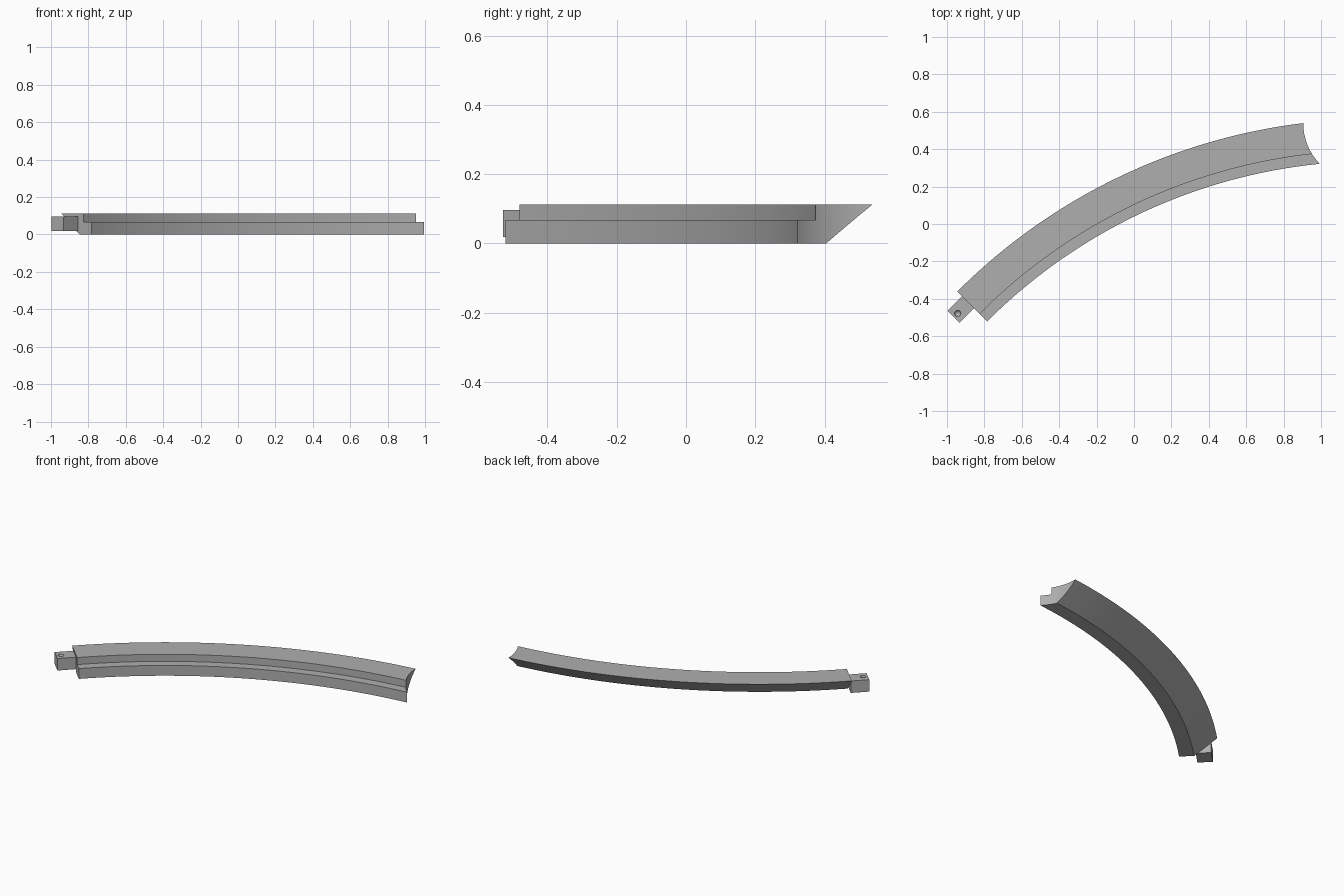
import bpy, bmesh
from math import cos, sin, radians
from mathutils import Matrix

if "Cube" in bpy.data.objects:
    bpy.data.objects.remove(bpy.data.objects["Cube"])

CENTRE = (1.283, -2.588)      # centre of the curved rail
START, END, STEPS = 135, 93.5, 64

grey = bpy.data.materials.new("plain_grey")
grey.use_nodes = True
grey.diffuse_color = (0.43, 0.43, 0.43, 1)
grey.node_tree.nodes["Principled BSDF"].inputs["Base Color"].default_value = grey.diffuse_color


def polar(r, degrees, z):
    a = radians(degrees)
    return (CENTRE[0] + r * cos(a), CENTRE[1] + r * sin(a), z)


def finish(name, bm):
    bmesh.ops.recalc_face_normals(bm, faces=bm.faces)
    mesh = bpy.data.meshes.new(name)
    bm.to_mesh(mesh)
    bm.free()
    mesh.materials.append(grey)
    ob = bpy.data.objects.new(name, mesh)
    bpy.context.collection.objects.link(ob)
    return ob


def carve(target, cutter):
    """Subtract the cutter, then remove it."""
    bpy.ops.object.select_all(action='DESELECT')
    cutter.hide_render = True
    mod = target.modifiers.new("carve", 'BOOLEAN')
    mod.operation = 'DIFFERENCE'
    mod.solver = 'EXACT'
    mod.object = cutter
    bpy.context.view_layer.objects.active = target
    target.select_set(True)
    bpy.ops.object.modifier_apply(modifier=mod.name)
    bpy.data.objects.remove(cutter)
    bpy.ops.object.shade_smooth_by_angle(angle=radians(30))


# Curved rail: stepped inner side, undercut outer side (radius, height)
profile = [(2.924, 0), (3.013, 0), (3.15, 0.113),
           (2.981, 0.113), (2.981, 0.067), (2.924, 0.067)]
bm = bmesh.new()
rings = []
for i in range(STEPS + 1):
    angle = START + (END - START) * i / STEPS
    rings.append([bm.verts.new(polar(r, angle, z)) for r, z in profile])
n = len(profile)
for a, b in zip(rings, rings[1:]):
    for j in range(n):
        k = (j + 1) % n
        bm.faces.new((a[j], a[k], b[k], b[j]))
bm.faces.new(rings[0])
bm.faces.new(rings[-1])
rail = finish("curved_rail", bm)

# Concave far end
bm = bmesh.new()
bmesh.ops.create_cone(bm, cap_ends=True, segments=128, radius1=0.312, radius2=0.312,
                      depth=1, matrix=Matrix.Translation((1.217, 0.539, 0)))
carve(rail, finish("end_cutter", bm))

# Square connecting tab on the near end
bm = bmesh.new()
low, high, inner, outer, length = 0.018, 0.096, 3.023, 3.115, 0.111
frame = (Matrix.Translation((*CENTRE, (low + high) / 2))
         @ Matrix.Rotation(radians(START), 4, 'Z')
         @ Matrix.Translation(((inner + outer) / 2, length / 2, 0))
         @ Matrix.Diagonal((outer - inner, length, high - low, 1)))
bmesh.ops.create_cube(bm, size=1, matrix=frame)
tab = finish("connecting_tab", bm)

# Round dimple in the tab
bm = bmesh.new()
bmesh.ops.create_uvsphere(bm, u_segments=24, v_segments=13, radius=0.017,
                          matrix=Matrix.Translation((-0.943, -0.478, high)))
carve(tab, finish("dimple_cutter", bm))
